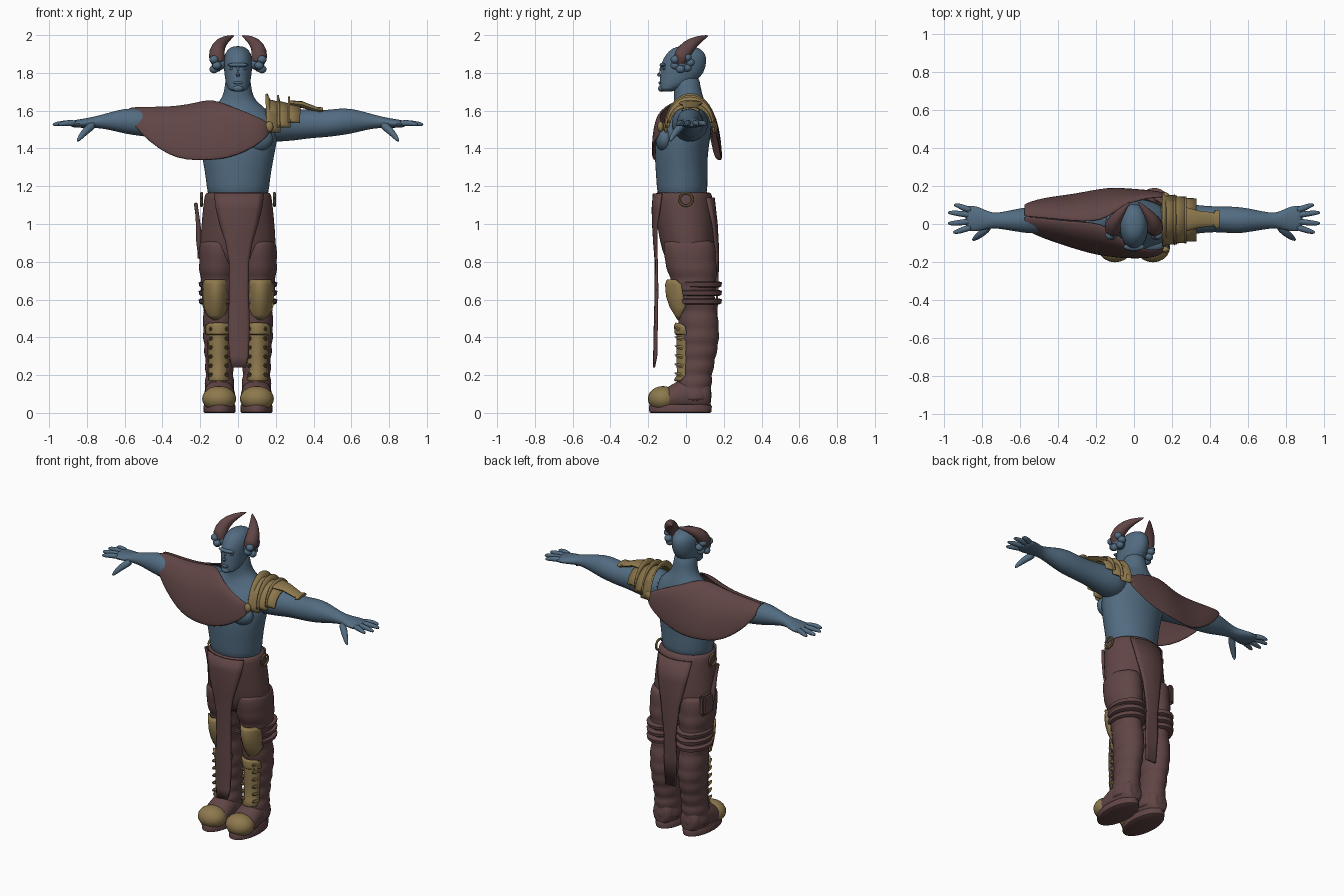
import bpy, bmesh, math
from mathutils import Vector, Matrix

cube = bpy.data.objects.get("Cube")
if cube:
    bpy.data.objects.remove(cube, do_unlink=True)


def material(name, rgb):
    m = bpy.data.materials.new(name)
    m.use_nodes = True
    m.diffuse_color = (*rgb, 1)
    m.node_tree.nodes["Principled BSDF"].inputs["Base Color"].default_value = (*rgb, 1)
    return m


SKIN = material("blue_skin", (0.085, 0.15, 0.22))
CLOTH = material("brown_cloth", (0.12, 0.06, 0.06))
GOLD = material("dull_gold", (0.27, 0.19, 0.075))
built = []
SIDES = (("left", 1), ("right", -1))


def finish(name, bm, mat, subdiv=0, thick=0):
    bmesh.ops.recalc_face_normals(bm, faces=bm.faces)
    mesh = bpy.data.meshes.new(name)
    bm.to_mesh(mesh)
    bm.free()
    ob = bpy.data.objects.new(name, mesh)
    bpy.context.collection.objects.link(ob)
    mesh.materials.append(mat)
    if thick:
        mod = ob.modifiers.new("thickness", 'SOLIDIFY')
        mod.thickness = thick
        mod.offset = 0
    if subdiv:
        mod = ob.modifiers.new("smooth", 'SUBSURF')
        mod.levels = mod.render_levels = subdiv
    built.append(ob)
    return ob


def skin_rows(rows, closed):
    """Join rows of points into a quad surface, capped when the rows are closed."""
    bm = bmesh.new()
    vs = [[bm.verts.new(p) for p in row] for row in rows]
    n = len(vs[0])
    for a, b in zip(vs, vs[1:]):
        for i in range(n if closed else n - 1):
            j = (i + 1) % n
            bm.faces.new((a[i], a[j], b[j], b[i]))
    if closed:
        bm.faces.new(vs[0])
        bm.faces.new(vs[-1])
    return bm


def loft(name, axis, rings, mat, n=20, subdiv=1):
    """Rings are (x, y, z, half size a, half size b) in planes across the axis."""
    rows = []
    for x, y, z, a, b in rings:
        row = []
        for i in range(n):
            t = math.tau * i / n
            c, s = a * math.cos(t), b * math.sin(t)
            off = {'z': (c, s, 0), 'x': (0, c, s), 'y': (c, 0, s)}[axis]
            row.append(Vector((x, y, z)) + Vector(off))
        rows.append(row)
    return finish(name, skin_rows(rows, True), mat, subdiv)


def tube(name, pts, radii, mat, n=10, subdiv=1):
    pts = [Vector(p) for p in pts]
    rows = []
    for k, p in enumerate(pts):
        d = pts[min(k + 1, len(pts) - 1)] - pts[max(k - 1, 0)]
        q = d.to_track_quat('Z', 'Y')
        rows.append([p + q @ Vector((radii[k] * math.cos(math.tau * i / n),
                                     radii[k] * math.sin(math.tau * i / n), 0)) for i in range(n)])
    return finish(name, skin_rows(rows, True), mat, subdiv)


def ball(name, pos, size, mat):
    bm = bmesh.new()
    bmesh.ops.create_uvsphere(bm, u_segments=20, v_segments=12, radius=1)
    bmesh.ops.transform(bm, verts=bm.verts, matrix=Matrix.Translation(pos) @ Matrix.Diagonal((*size, 1)))
    return finish(name, bm, mat)


def plate(name, cx, rows, mat, thick=0.012, n=8):
    """Curved panel; rows are (z, y at middle, half width, sag toward the edges)."""
    us = [2 * i / n - 1 for i in range(n + 1)]
    grid = [[(cx + w * u, y + sag * u * u, z) for u in us] for z, y, w, sag in rows]
    return finish(name, skin_rows(grid, False), mat, 0, thick)


def refine(rings, steps, bulge):
    """Subdivide a ring list and add cloth folds."""
    out = []
    for r, q in zip(rings, rings[1:]):
        for k in range(steps):
            f = k / steps
            x, y, z, a, b = (u + (v - u) * f for u, v in zip(r, q))
            e = bulge * math.sin(math.pi * f)
            out.append((x, y, z, a + e, b + e))
    return out + [rings[-1]]


# Torso, neck and head
torso = [(1.10, -.02, .16, .13), (1.2, -.02, .165, .135), (1.3, -.025, .18, .138), (1.4, -.025, .2, .143),
         (1.48, -.01, .215, .145), (1.55, .01, .2, .125), (1.6, .02, .16, .1), (1.64, .02, .11, .085),
         (1.67, .015, .082, .077), (1.72, .005, .07, .072), (1.8, 0, .066, .07)]
loft("torso", 'z', [(0, y, z, a, b) for z, y, a, b in torso], SKIN, 28)
head = [(1.7, -.1, .03, .03), (1.715, -.085, .054, .058), (1.75, -.045, .067, .095), (1.8, -.02, .073, .118),
        (1.86, -.01, .078, .12), (1.9, 0, .071, .106), (1.93, 0, .05, .075), (1.942, 0, .022, .035)]
loft("head", 'z', [(0, y, z, a, b) for z, y, a, b in head], SKIN, 24)
ball("brow", (0, -.12, 1.842), (.055, .02, .012), SKIN)
ball("mouth", (0, -.136, 1.748), (.026, .01, .008), SKIN)
ball("chin", (0, -.13, 1.718), (.028, .018, .018), SKIN)
tube("nose", [(0, -.122, 1.845), (0, -.138, 1.815), (0, -.15, 1.79), (0, -.135, 1.782)],
     [.007, .01, .015, .008], SKIN)

arm = [(.12, .02, 1.53, .1, .1), (.22, .02, 1.535, .1, .1), (.3, .025, 1.525, .08, .084),
       (.38, .025, 1.53, .07, .076), (.46, .025, 1.53, .068, .072), (.53, .02, 1.54, .073, .073),
       (.6, .02, 1.545, .064, .068), (.68, .018, 1.545, .048, .046), (.75, .018, 1.54, .037, .031),
       (.8, .025, 1.535, .06, .026), (.86, .03, 1.53, .072, .021), (.89, .03, 1.53, .06, .015)]
fingers = [(.95, .1, .07), (.982, .06, .045), (.982, .003, .015), (.955, -.043, -.015)]
leg = [(.105, .015, .92, .09, .13), (.105, .025, .8, .1, .135), (.105, .04, .71, .09, .12),
       (.105, .04, .62, .083, .11), (.102, .06, .54, .078, .1), (.1, .07, .44, .082, .102),
       (.1, .067, .36, .077, .1), (.1, .06, .28, .07, .09), (.098, .05, .2, .07, .085),
       (.098, .04, .13, .075, .09), (.098, .04, .06, .08, .09)]
foot = [(.135, .09, .045, .06), (.11, .1, .07, .085), (.03, .1, .08, .1), (-.04, .09, .083, .085),
        (-.1, .07, .085, .062), (-.17, .06, .07, .045)]

for side, s in SIDES:
    def flip(points):
        return [(s * p[0], *p[1:]) for p in points]

    # Face details, horns and curls
    ball(side + "_eye", (s * .032, -.113, 1.822), (.014, .012, .007), SKIN)
    ball(side + "_chest", (s * .09, -.112, 1.45), (.095, .05, .07), SKIN)
    tube(side + "_horn", flip([(.1, -.035, 1.84), (.116, -.025, 1.89), (.108, .01, 1.94),
                               (.068, .065, 1.978), (.018, .12, 1.998)]),
         [.042, .05, .04, .022, .003], CLOTH, 14)
    for i in range(7):
        t = math.tau * i / 7
        ball(f"{side}_curl_{i}", (s * (.112 + .015 * (i % 2)), -.02 + .042 * math.cos(t),
                                  1.855 + .036 * math.sin(t)), (.024, .024, .022), SKIN)
    ball(side + "_ear", (s * .1, -.02, 1.85), (.04, .035, .035), SKIN)

    # Arms and hands
    loft(side + "_arm", 'x', flip(arm), SKIN)
    for i, (x, y, y0) in enumerate(fingers):
        tube(f"{side}_finger_{i}", flip([(.85, y0, 1.533), (.9, (y + y0) / 2, 1.535), (x - .02, y, 1.53),
                                         (x, y, 1.525)]), [.018, .017, .013, .006], SKIN)
    tube(side + "_thumb", flip([(.76, -.01, 1.53), (.8, -.045, 1.5), (.835, -.075, 1.46),
                                (.852, -.085, 1.435)]), [.024, .022, .015, .006], SKIN)

    # Trouser legs and straps
    loft(side + "_leg", 'z', flip(refine(leg, 4, .007)), CLOTH, 24)
    for i, z in enumerate((.68, .635, .59)):
        loft(f"{side}_thigh_strap_{i}", 'z',
             flip([(.107, .06, z + d, .086 + e, .115 + e) for d, e in
                   ((-.016, 0), (-.01, .012), (.01, .016), (.016, 0))]), CLOTH, 20, 0)

    # Boots
    loft(side + "_boot", 'y', [(s * .098, y, z, a, b) for y, z, a, b in foot], CLOTH)
    loft(side + "_sole", 'z', [(s * .098, -.03, z, a, b) for z, a, b in
                               ((0, .078, .157), (.004, .084, .164), (.035, .086, .167), (.045, .08, .16))],
         CLOTH, 24, 0)
    ball(side + "_toe_cap", (s * .1, -.122, .075), (.09, .08, .067), GOLD)

    # Knee and shin armour
    plate(side + "_knee_guard", s * .117, [(.705, -.095, .055, .04), (.68, -.105, .068, .08),
          (.62, -.1, .068, .085), (.56, -.08, .064, .075), (.52, -.055, .045, .03), (.495, -.04, .012, .005)], GOLD)
    plate(side + "_shin_guard", s * .103, [(.475, -.05, .045, .02), (.46, -.058, .066, .05),
          (.42, -.054, .064, .055), (.415, -.046, .056, .05), (.3, -.045, .052, .045), (.2, -.042, .05, .04),
          (.17, -.06, .05, .03)], GOLD)
    for i in range(6):
        z = .2 + .048 * i
        for e in (-1, 1):
            x = s * .103 + e * .042
            tube(f"{side}_shin_stud_{i}_{e}", [(x, -.015, z), (x, -.045, z + .005), (x, -.06, z + .012)],
                 [.012, .01, .002], GOLD, 6, 0)

    # Hip rings
    ring = [(s * .193, .034 * math.cos(math.tau * i / 16), 1.13 + .034 * math.sin(math.tau * i / 16))
            for i in range(17)]
    tube(side + "_hip_ring", ring, [.007] * 17, GOLD, 8, 0)

# Trouser seat with hanging cloths
seat = [(1.172, -.015, .168, .146), (1.16, -.015, .176, .152), (1.1, -.01, .185, .157), (1.0, 0, .194, .154),
        (.9, .01, .202, .148), (.82, .02, .198, .135), (.75, .025, .14, .09)]
loft("trouser_seat", 'z', [(0, y, z, a, b) for z, y, a, b in seat], CLOTH, 28)
plate("front_cloth", .005, [(1.16, -.17, .13, .04), (1.08, -.176, .12, .035), (1.0, -.174, .1, .02),
      (.9, -.168, .07, .01), (.8, -.16, .052, .005), (.65, -.16, .05, .008), (.45, -.165, .056, .01),
      (.3, -.168, .05, .01), (.24, -.17, .036, 0)], CLOTH)
plate("back_cloth", 0, [(1.14, .146, .12, -.035), (1.0, .162, .1, -.02), (.85, .17, .065, -.01),
      (.65, .165, .04, 0), (.5, .16, .045, 0), (.32, .155, .035, 0)], CLOTH)

# Sheathed blade and pouch on the right hip
tube("dagger", [(-.224, -.01, 1.115), (-.222, -.01, 1.09), (-.212, 0, 1.03), (-.205, .02, .9), (-.203, .03, .83)],
     [.014, .01, .011, .02, .008], CLOTH)
bm = bmesh.new()
bmesh.ops.create_cube(bm, size=1)
bmesh.ops.transform(bm, verts=bm.verts, matrix=Matrix.Translation((-.195, .07, .87)) @ Matrix.Diagonal((.04, .1, .13, 1)))
bmesh.ops.bevel(bm, geom=bm.edges[:], offset=.012, segments=2, affect='EDGES')
finish("hip_pouch", bm, CLOTH)

# Shoulder cape: front and back sheets of (x, y, top, bottom, top depth, bottom depth)
cape = [(-.58, .04, 1.612, 1.565, 0, .06), (-.52, .035, 1.618, 1.48, 0, .09), (-.42, .025, 1.618, 1.395, 0, .118),
        (-.32, .015, 1.622, 1.343, 0, .14), (-.22, .01, 1.64, 1.335, 0, .165), (-.14, .01, 1.662, 1.337, .02, .178),
        (-.06, .005, 1.63, 1.345, .09, .182), (.04, 0, 1.592, 1.38, .13, .178), (.12, 0, 1.556, 1.43, .14, .172),
        (.165, .01, 1.53, 1.475, .13, .148)]
for name, s in (("cape_front", -1), ("cape_back", 1)):
    sheet = []
    for x, y, zt, zb, dt, db in cape:
        angles = [math.pi / 2 * i / 10 for i in range(11)]
        sheet.append([(x, y + s * (dt + (db - dt) * math.sin(t)), zb + (zt - zb) * math.cos(t)) for t in angles])
    finish(name, skin_rows(sheet, False), CLOTH, 1, .008)

# Left shoulder armour: three flanged arches and a tail plate
for i in range(3):
    x, zc, r = .155 + .052 * i, 1.485 + .025 * i, .128 - .008 * i
    top = 1.655 - .008 * i - zc
    arcs = [(x - .004 + .008 * i, r + .012, top + .035), (x + .012, r, top), (x + .07, r - .004, top - .015)]
    grid = [[(ax, .022 + ry * math.cos(math.pi * k / 20), zc + rz * math.sin(math.pi * k / 20))
             for k in range(21)] for ax, ry, rz in arcs]
    finish(f"shoulder_plate_{i}", skin_rows(grid, False), GOLD, 0, .01)
loft("shoulder_tail", 'x', [(.27, .025, 1.64, .065, .015), (.34, .025, 1.632, .045, .018),
     (.42, .025, 1.605, .036, .014), (.43, .025, 1.603, .05, .016), (.45, .025, 1.605, .045, .012)], GOLD, 12, 0)
for i, y in enumerate((-.135, .15)):
    ball(f"cape_clasp_{i}", (.165, y, 1.515), (.022, .016, .028), GOLD)

# Smooth shading with sharp edges kept
bpy.ops.object.select_all(action='DESELECT')
for ob in built:
    ob.select_set(True)
bpy.context.view_layer.objects.active = built[0]
bpy.ops.object.shade_smooth_by_angle(angle=math.radians(40))
